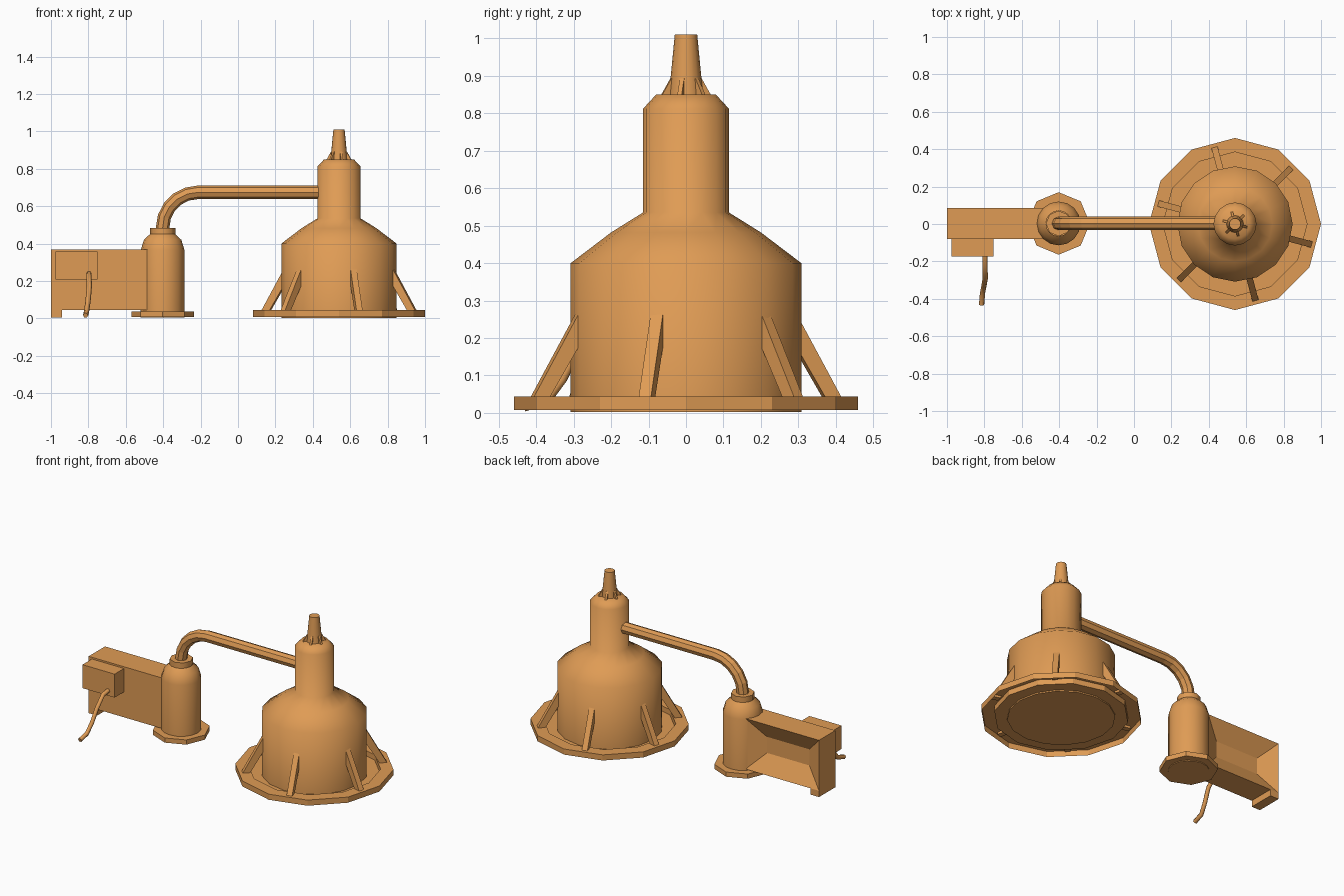
import bpy, bmesh, math
from mathutils import Vector

if "Cube" in bpy.data.objects:
    bpy.data.objects.remove(bpy.data.objects["Cube"])

# Single warm orange material used by every part
ORANGE = bpy.data.materials.new("orange_paint")
ORANGE.diffuse_color = (0.74, 0.33, 0.09, 1)
ORANGE.use_nodes = True
ORANGE.node_tree.nodes["Principled BSDF"].inputs["Base Color"].default_value = ORANGE.diffuse_color


def make_object(name, bm, smooth=None):
    bmesh.ops.remove_doubles(bm, verts=bm.verts, dist=1e-5)
    bmesh.ops.recalc_face_normals(bm, faces=bm.faces)
    mesh = bpy.data.meshes.new(name)
    bm.to_mesh(mesh)
    bm.free()
    mesh.materials.append(ORANGE)
    ob = bpy.data.objects.new(name, mesh)
    bpy.context.collection.objects.link(ob)
    if smooth:
        bpy.ops.object.select_all(action='DESELECT')
        ob.select_set(True)
        bpy.context.view_layer.objects.active = ob
        bpy.ops.object.shade_smooth_by_angle(angle=math.radians(smooth))
    return ob


def lathe(name, centre, profile, sides, smooth=None):
    """Revolve (radius, z) points about a vertical axis."""
    bm = bmesh.new()
    rings = []
    for r, z in profile:
        rings.append([bm.verts.new((centre[0] + r * math.cos(2 * math.pi * k / sides),
                                    centre[1] + r * math.sin(2 * math.pi * k / sides), z))
                      for k in range(sides)])
    for a, b in zip(rings, rings[1:]):
        for k in range(sides):
            n = (k + 1) % sides
            bm.faces.new((a[k], a[n], b[n], b[k]))
    return make_object(name, bm, smooth)


def box(name, lo, hi):
    bm = bmesh.new()
    bmesh.ops.create_cube(bm, size=1)
    for v in bm.verts:
        v.co = Vector([(l + h) / 2 + c * (h - l) for l, h, c in zip(lo, hi, v.co)])
    return make_object(name, bm)


def radial_fins(name, centre, outline, width):
    """Six upright plates, outline given as (radius, z)."""
    bm = bmesh.new()
    for k in range(6):
        a = math.radians(45 + 60 * k)
        out = Vector((math.cos(a), math.sin(a), 0))
        side = Vector((-out.y, out.x, 0)) * width / 2
        base = Vector((centre[0], centre[1], 0))
        pair = [[bm.verts.new(base + out * r + side * s + Vector((0, 0, z))) for r, z in outline]
                for s in (-1, 1)]
        bm.faces.new(pair[0])
        bm.faces.new(pair[1][::-1])
        n = len(outline)
        for i in range(n):
            j = (i + 1) % n
            bm.faces.new((pair[0][i], pair[1][i], pair[1][j], pair[0][j]))
    return make_object(name, bm)


def tube(name, points, radius, res, smooth=False):
    cu = bpy.data.curves.new(name, 'CURVE')
    cu.dimensions = '3D'
    cu.bevel_depth = radius
    cu.bevel_resolution = res
    cu.use_fill_caps = True
    sp = cu.splines.new('POLY')
    sp.points.add(len(points) - 1)
    for p, co in zip(sp.points, points):
        p.co = (*co, 1)
    sp.use_smooth = smooth
    cu.materials.append(ORANGE)
    ob = bpy.data.objects.new(name, cu)
    bpy.context.collection.objects.link(ob)


# Large vessel with its raised-rim base dish, struts and nozzle
VESSEL = (0.54, 0)
lathe("vessel_body", VESSEL,
      [(0, 0.002), (0.308, 0.002), (0.308, 0.40), (0.20, 0.482), (0.115, 0.535),
       (0.115, 0.812), (0.08, 0.85), (0, 0.85)], 16, 60)
lathe("vessel_base_dish", VESSEL,
      [(0.46, 0.008), (0.46, 0.044), (0.385, 0.044), (0.385, 0.01), (0, 0.01)], 12)
radial_fins("vessel_struts", VESSEL,
            [(0.432, 0.03), (0.388, 0.03), (0.29, 0.195), (0.29, 0.285)], 0.034)
lathe("nozzle", VESSEL, [(0.046, 0.845), (0.030, 1.01), (0, 1.01)], 16, 60)
radial_fins("nozzle_fins", VESSEL, [(0.068, 0.848), (0.03, 0.848), (0.03, 0.893), (0.042, 0.893)], 0.012)

# Small bottle-shaped pump on an octagonal foot
PUMP = (-0.403, 0.003)
lathe("pump_body", PUMP,
      [(0, 0.004), (0.117, 0.004), (0.117, 0.365), (0.10, 0.42), (0.068, 0.45)], 16, 60)
lathe("pump_neck", PUMP, [(0.068, 0.445), (0.068, 0.484), (0, 0.484)], 8, 60)
lathe("pump_foot", PUMP, [(0, 0.008), (0.167, 0.008), (0.167, 0.038), (0, 0.038)], 8)

# Connecting pipe with a quarter bend
bend = [(-0.403 + 0.19 * (1 - math.cos(t)), 0.003, 0.484 + 0.19 * math.sin(t))
        for t in [math.pi / 2 * i / 5 for i in range(6)]]
tube("connecting_pipe", [(-0.403, 0.003, 0.46)] + bend + [(0.47, 0.003, 0.674)], 0.036, 2)

# Motor housing, its back pressed inward with sloping walls
x0, x1, y0, y1, z0, z1 = -1.0, -0.48, -0.08, 0.085, 0.045, 0.368
bm = bmesh.new()
loops = []
for y, inset in ((y0, 0), (y1, 0), (y1 - 0.06, 0.11)):
    loops.append([bm.verts.new(c) for c in (
        (x0 + inset, y, z0 + inset), (x1 - inset, y, z0 + inset),
        (x1 - inset, y, z1 - inset), (x0 + inset, y, z1 - inset))])
bm.faces.new(loops[0])
bm.faces.new(loops[2])
for a, b in zip(loops, loops[1:]):
    for i in range(4):
        j = (i + 1) % 4
        bm.faces.new((a[i], a[j], b[j], b[i]))
make_object("motor_housing", bm)
box("housing_foot", (-1.0, -0.08, 0.005), (-0.94, 0.085, 0.045))

# Switch box and trailing cord
box("switch_box", (-0.977, -0.175, 0.207), (-0.75, -0.08, 0.357))
tube("power_cord", [(-0.797, -0.16, 0.24), (-0.797, -0.225, 0.232), (-0.795, -0.29, 0.17),
                    (-0.802, -0.33, 0.09), (-0.81, -0.37, 0.035), (-0.815, -0.432, 0.016)],
     0.014, 1, True)
